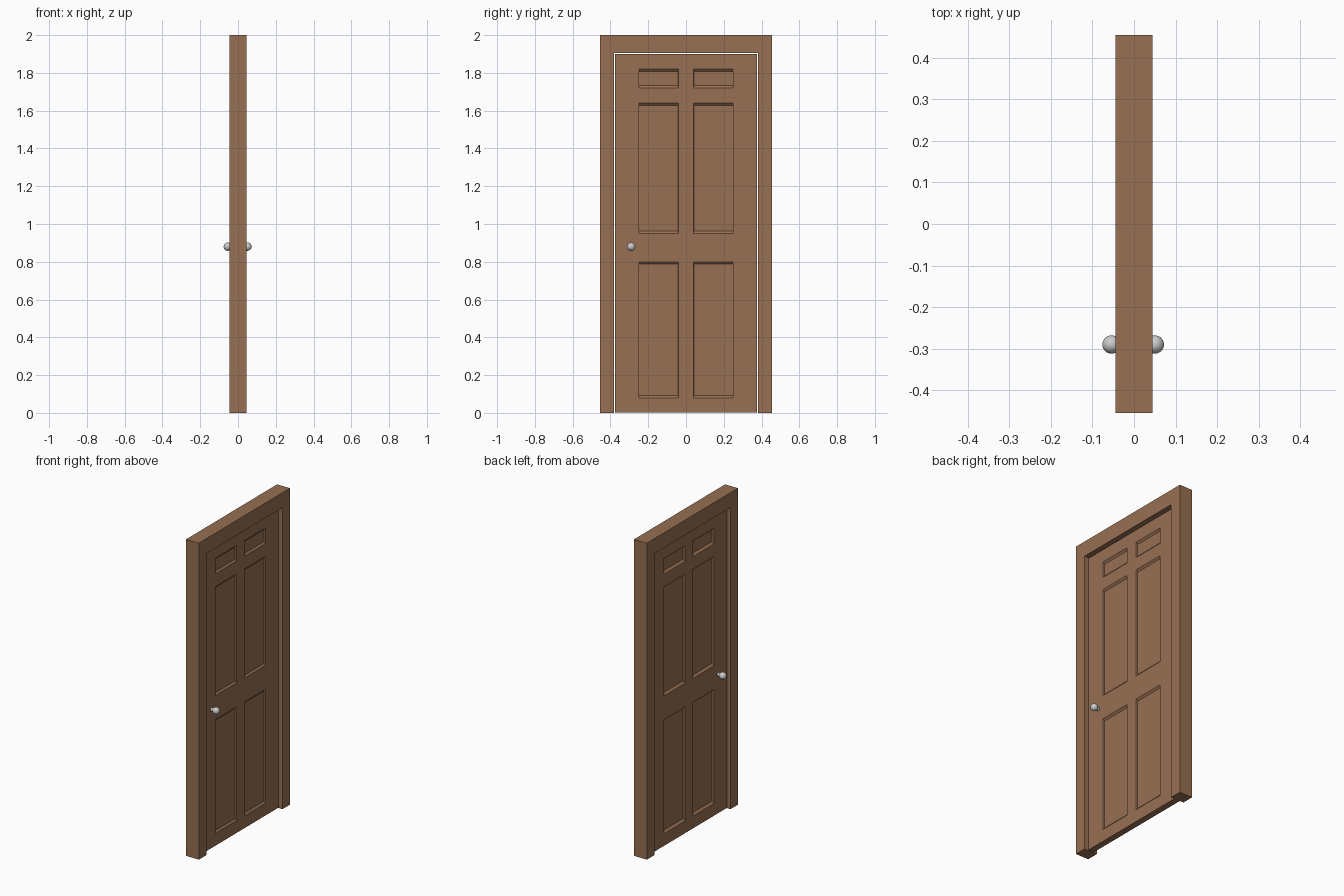
import bpy, bmesh
from math import pi

if "Cube" in bpy.data.objects:
    bpy.data.objects.remove(bpy.data.objects["Cube"])


def material(name, rgb):
    m = bpy.data.materials.new(name)
    m.diffuse_color = (*rgb, 1)
    m.use_nodes = True
    m.node_tree.nodes["Principled BSDF"].inputs["Base Color"].default_value = m.diffuse_color
    return m


wood = material("brown_wood", (0.31, 0.16, 0.085))


def add_object(name, bm, mat=None):
    bmesh.ops.recalc_face_normals(bm, faces=bm.faces)
    me = bpy.data.meshes.new(name)
    bm.to_mesh(me)
    bm.free()
    ob = bpy.data.objects.new(name, me)
    bpy.context.collection.objects.link(ob)
    if mat:
        me.materials.append(mat)
    return ob


# Door frame: U-shaped outline extruded through the wall thickness
W, OPEN, TOP, HALF = 0.455, 0.38, 1.905, 0.045
bm = bmesh.new()
outline = [(-W, 0), (-OPEN, 0), (-OPEN, TOP), (OPEN, TOP),
           (OPEN, 0), (W, 0), (W, 2), (-W, 2)]
face = bm.faces.new([bm.verts.new((-HALF, y, z)) for y, z in outline])
ext = bmesh.ops.extrude_face_region(bm, geom=[face])
bmesh.ops.translate(bm, vec=(2 * HALF, 0, 0),
                    verts=[v for v in ext["geom"] if isinstance(v, bmesh.types.BMVert)])
add_object("door_frame", bm, wood)

# Door leaf: gridded faces with six sunken panels per side
YS = [-0.377, -0.25, -0.04, 0.04, 0.25, 0.377]
ZS = [0.003, 0.08, 0.80, 0.95, 1.64, 1.72, 1.82, 1.90]
bm = bmesh.new()


def leaf_side(x, sunk_x, dy, dz):
    g = [[bm.verts.new((x, y, z)) for z in ZS] for y in YS]
    for i in range(len(YS) - 1):
        for j in range(len(ZS) - 1):
            ring = [g[i][j], g[i + 1][j], g[i + 1][j + 1], g[i][j + 1]]
            if i % 2 and j % 2:
                # Sloped border and flat panel
                y0, y1 = YS[i] + dy, YS[i + 1] - dy
                z0, z1 = ZS[j] + dz, ZS[j + 1] - dz
                inner = [bm.verts.new((sunk_x, y, z)) for y, z in
                         ((y0, z0), (y1, z0), (y1, z1), (y0, z1))]
                for k in range(4):
                    n = (k + 1) % 4
                    bm.faces.new((ring[k], ring[n], inner[n], inner[k]))
                ring = inner
            bm.faces.new(ring)


leaf_side(0.018, 0.008, 0.002, 0.012)
leaf_side(-0.022, -0.008, 0.002, 0.012)
bmesh.ops.bridge_loops(bm, edges=[e for e in bm.edges if e.is_boundary])
add_object("door_leaf", bm, wood)

# Knobs on both sides, each with a short stem into the leaf
for side, x, surface in (("right", 0.050, 0.016), ("left", -0.054, -0.020)):
    bpy.ops.mesh.primitive_uv_sphere_add(segments=32, ring_count=16, radius=0.022,
                                         location=(x, -0.29, 0.88), rotation=(0, pi / 2, 0))
    bpy.context.object.name = side + "_knob"
    bpy.ops.object.shade_smooth()
    bpy.ops.mesh.primitive_cylinder_add(vertices=24, radius=0.011, depth=abs(x - surface),
                                        location=((x + surface) / 2, -0.29, 0.88),
                                        rotation=(0, pi / 2, 0))
    bpy.context.object.name = side + "_knob_stem"
    bpy.ops.object.shade_smooth_by_angle()
